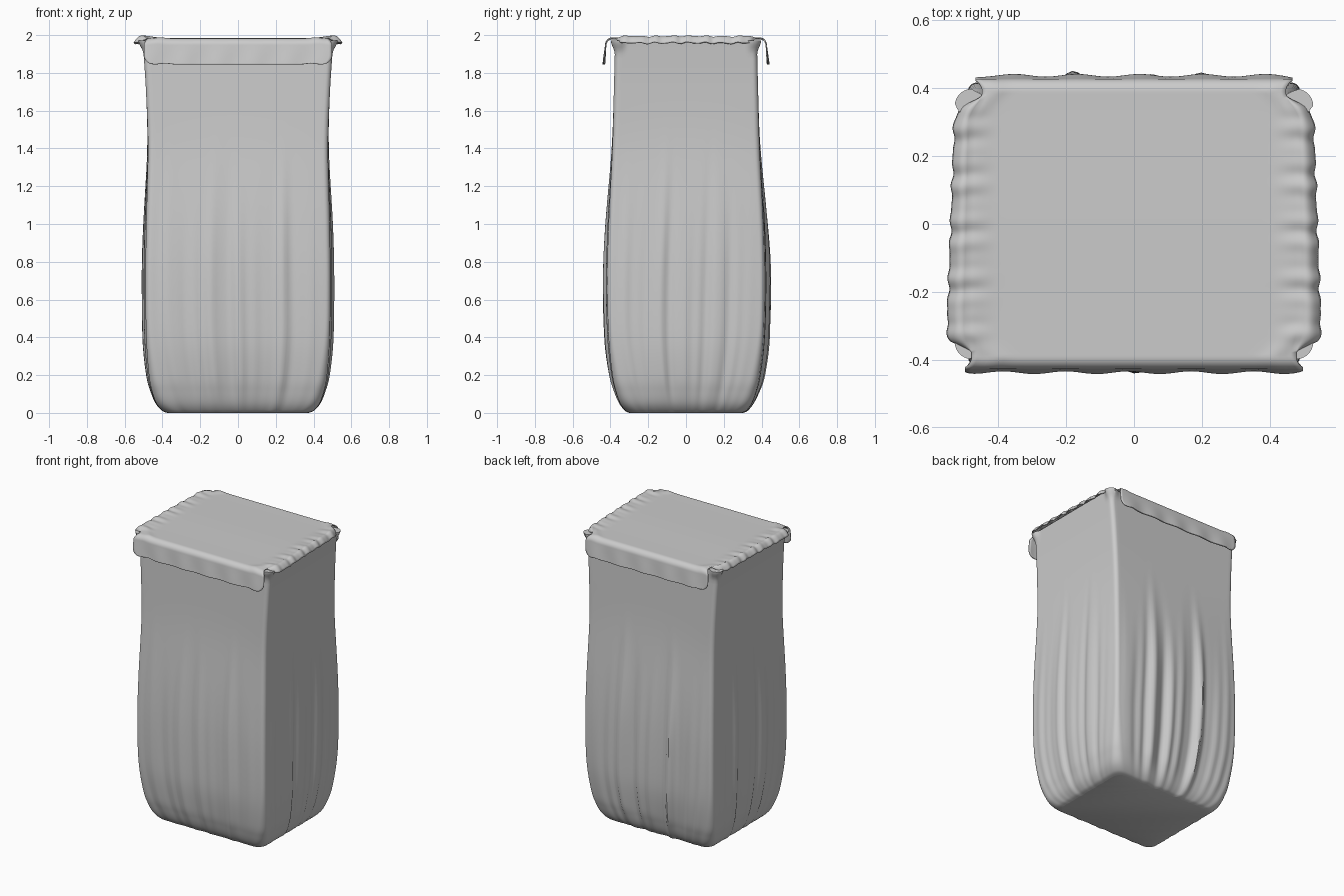
import bpy, bmesh, math
from math import sin, cos, pi

cube = bpy.data.objects.get("Cube")
if cube:
    bpy.data.objects.remove(cube, do_unlink=True)

grey = bpy.data.materials.new("cloth_grey")
grey.use_nodes = True
grey.diffuse_color = (0.6, 0.6, 0.6, 1)
bsdf = next(n for n in grey.node_tree.nodes if n.type == 'BSDF_PRINCIPLED')
bsdf.inputs["Base Color"].default_value = (0.6, 0.6, 0.6, 1)
bsdf.inputs["Roughness"].default_value = 0.8


def smooth(a, b, x):
    t = min(1, max(0, (x - a) / (b - a)))
    return t * t * (3 - 2 * t)


def finish(name, bm, angle):
    bmesh.ops.recalc_face_normals(bm, faces=bm.faces)
    mesh = bpy.data.meshes.new(name)
    bm.to_mesh(mesh)
    bm.free()
    mesh.materials.append(grey)
    ob = bpy.data.objects.new(name, mesh)
    bpy.context.collection.objects.link(ob)
    bpy.ops.object.select_all(action='DESELECT')
    ob.select_set(True)
    bpy.context.view_layer.objects.active = ob
    bpy.ops.object.shade_smooth_by_angle(angle=math.radians(angle))
    return ob


# Sack body: height, half width, half depth
PROFILE = [(0, .37, .295), (.012, .40, .32), (.05, .432, .348), (.11, .454, .37),
           (.2, .472, .39), (.4, .486, .41), (.7, .49, .417), (1.0, .486, .41),
           (1.4, .477, .39), (1.7, .487, .382), (1.9, .5, .377), (1.972, .506, .376)]


def catmull(a, b, c, d, t):
    return tuple(.5 * (2 * q + (r - p) * t + (2 * p - 5 * q + 4 * r - s) * t * t
                       + (3 * q - p - 3 * r + s) * t ** 3) for p, q, r, s in zip(a, b, c, d))


def profile_rows(steps):
    n = len(PROFILE)
    for i in range(n - 1):
        pts = [PROFILE[min(n - 1, max(0, i + k))] for k in (-1, 0, 1, 2)]
        for j in range(steps):
            yield catmull(*pts, j / steps)
    yield PROFILE[-1]


def pleat(side, p, z):
    # Vertical gathers, strongest low down and on the back
    strength = (.006, .005, .011, .005)[side]
    env = (1 - smooth(.55, 1.4, z + .15 * sin(9 * p + side))) * (.35 + .65 * smooth(0, .2, z))
    q = p + .04 * sin(2 * z + side)
    wave = sin(15 * q + side) + .7 * sin(24 * q + 2 * side + 1) + .4 * sin(37 * q)
    return strength * env * wave * (1 - p ** 4)


def body_ring(z, hx, hy, per_side=56, corner=7):
    r = .028 + .03 * (1 - smooth(0, .5, z))
    belly = .014 * smooth(0, .4, z) * (1 - smooth(.8, 1.7, z))
    flare = .022 * smooth(1.9, 1.972, z)
    for side in range(4):
        a = -pi / 2 + side * pi / 2
        nx, ny = round(cos(a)), round(sin(a))
        along, out = (hx, hy) if side % 2 == 0 else (hy, hx)
        for k in range(per_side):
            p = -1 + 2 * k / per_side
            s = p * (along - r)
            d = out + pleat(side, p, z) + belly * (1 - p * p) + flare * smooth(.9, 1, abs(p))
            s *= 1 + flare * smooth(.9, 1, abs(p))
            yield nx * d - ny * s, ny * d + nx * s, z
        # Rounded corner
        cx, cy = (nx * (out - r) - ny * (along - r)), (ny * (out - r) + nx * (along - r))
        for k in range(corner):
            b = a + pi / 2 * k / corner
            yield cx + (r + flare) * cos(b), cy + (r + flare) * sin(b), z


bm = bmesh.new()
rings = [[bm.verts.new(c) for c in body_ring(*row)] for row in profile_rows(6)]
for lo, hi in zip(rings, rings[1:]):
    n = len(lo)
    for i in range(n):
        bm.faces.new((lo[i], lo[(i + 1) % n], hi[(i + 1) % n], hi[i]))
bm.faces.new(rings[0])
bm.faces.new(rings[-1])
finish("sack_body", bm, 45)

# Lid cloth
HY = .39
TOP = 1.983


def lid_half(y):
    end = .47 if y < 0 else .455
    return .49 + (end - .49) * smooth(.3, HY, abs(y)) - .008 * y / HY


def ripple(y):
    return (sin(72 * y) + .6 * sin(113 * y + 1)) / 1.6


def lid_z(x, y):
    edge = smooth(.4, .49, abs(x)) * (1 - smooth(.3, HY, abs(y)))
    crease = math.exp(-((abs(x) - .47 + abs(y) - .33) / .03) ** 2)
    return TOP + edge * (.006 + .004 * ripple(y)) + .005 * crease - .003 * smooth(0, .35, abs(y))


def panel(u, v):
    y = v * HY
    x = u * lid_half(y)
    return x, y, lid_z(x, y)


def side_flap(sign):
    def f(t, v):
        y = v * HY
        h = lid_half(y)
        e = 1 - smooth(.34, .375, abs(y))
        x = h + e * t * (.048 + .004 * ripple(y) - .006 * y / HY)
        z = lid_z(h, y) + e * (.008 * sin(pi * t) - .03 * t ** 2 + .004 * t * ripple(y + .02))
        return sign * x, y, z
    return f


def hanging_flap(sign):
    def f(u, t):
        base = lid_half(sign * HY)
        half = base + .02 * smooth(0, .3, t)
        if t < .3:
            a = t / .3 * pi / 2
            y, drop = HY + .035 * sin(a), .035 * (1 - cos(a))
        else:
            k = (t - .3) / .7
            y, drop = HY + .035 + .01 * k, .035 + .1 * k
        c = max(0, drop - .085) / .05
        half -= .05 * (1 - math.sqrt(max(0, 1 - c * c)))
        x = u * half
        y += .004 * smooth(.1, 1, t) * sin(34 * x + sign)
        return x, sign * y, lid_z(u * base, sign * HY) - drop
    return f


def patch(bm, f, us, vs):
    grid = [[bm.verts.new(f(u, v)) for u in us] for v in vs]
    for a, b in zip(grid, grid[1:]):
        for i in range(len(us) - 1):
            bm.faces.new((a[i], a[i + 1], b[i + 1], b[i]))


def span(a, b, n):
    return [a + (b - a) * i / n for i in range(n + 1)]


bm = bmesh.new()
across, rows = span(-1, 1, 60), span(-1, 1, 120)
patch(bm, panel, across, rows)
for sign in (-1, 1):
    patch(bm, side_flap(sign), span(0, 1, 8), rows)
    patch(bm, hanging_flap(sign), across, span(0, 1, 30))
bmesh.ops.remove_doubles(bm, verts=bm.verts, dist=.0004)
lid = finish("lid_cloth", bm, 50)
thick = lid.modifiers.new("cloth_thickness", 'SOLIDIFY')
thick.thickness = .006
thick.offset = 0
